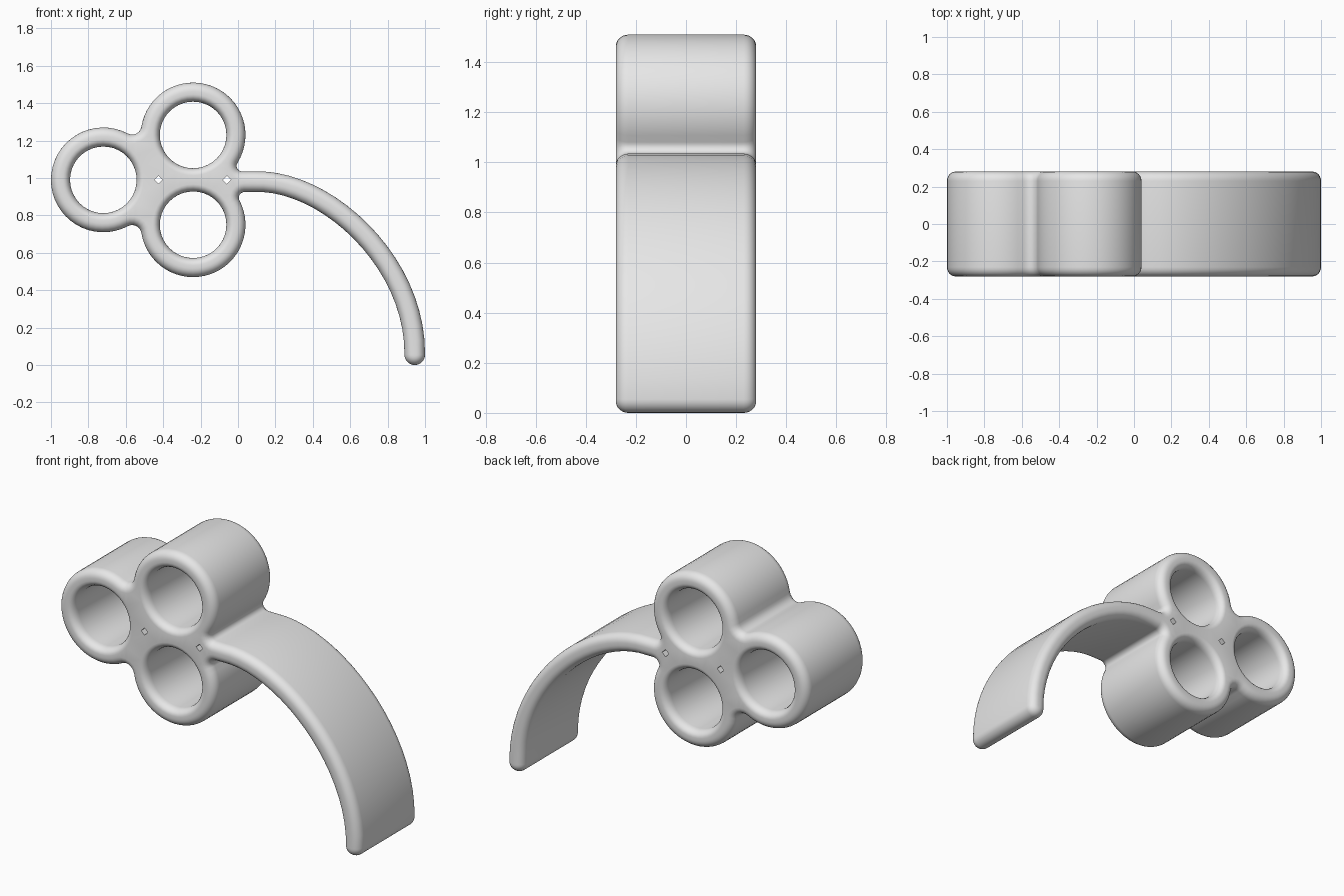
import bpy, bmesh, math
from mathutils import Vector as V

cube = bpy.data.objects.get("Cube")
if cube:
    bpy.data.objects.remove(cube)

R, HOLE, HALF_DEPTH, BLADE = 0.28, 0.178, 0.28, 0.055
TOP, LEFT, LOW = V((-0.24, 1.23)), V((-0.72, 0.99)), V((-0.24, 0.75))


def arc(c, r, start, end, ccw, n):
    """Points on a circle from direction start towards direction end, last one left out."""
    a = math.atan2(start.y, start.x)
    b = math.atan2(end.y, end.x)
    sweep = (b - a) % math.tau
    if not ccw:
        sweep -= math.tau
    return [c + r * V((math.cos(a + sweep * i / n), math.sin(a + sweep * i / n)))
            for i in range(n)]


def notch(c1, c2, f):
    """Centre of the fillet on the outer side between two tubes."""
    half = (c2 - c1) / 2
    side = V((-half.y, half.x)).normalized()
    if side.x > 0:
        side = -side
    return c1 + half + side * math.sqrt((R + f) ** 2 - half.length_squared)


def root_notch(c, z, f):
    """Centre of the fillet between a tube and the flat root of the blade."""
    return V((c.x + math.sqrt((R + f) ** 2 - (z - c.y) ** 2), z))


# Curved blade: both edges offset from a bezier centre line
p0, p1, p2, p3 = V((0.08, 0.98)), V((0.46, 1.0)), V((0.95, 0.56)), V((0.945, BLADE))
upper, lower = [], []
for i in range(21):
    t = i / 20
    s = 1 - t
    p = s**3 * p0 + 3 * s * s * t * p1 + 3 * s * t * t * p2 + t**3 * p3
    d = (s * s * (p1 - p0) + 2 * s * t * (p2 - p1) + t * t * (p3 - p2)).normalized()
    side = V((d.y, -d.x)) * BLADE
    lower.append(p + side)
    upper.append(p - side)

# Outer outline, counter-clockwise around blade and tubes
F, G = 0.05, 0.03
f1 = root_notch(TOP, 0.98 + BLADE + G, G)
f2 = notch(TOP, LEFT, F)
f3 = notch(LEFT, LOW, F)
f4 = root_notch(LOW, 0.98 - BLADE - G, G)
down, up = V((0, -1)), V((0, 1))
outline = lower[:-1]
outline += arc(p3, BLADE, lower[-1] - p3, upper[-1] - p3, True, 12)
outline += upper[::-1]
outline += arc(f1, G, down, TOP - f1, False, 6)
outline += arc(TOP, R, f1 - TOP, f2 - TOP, True, 32)
outline += arc(f2, F, TOP - f2, LEFT - f2, False, 6)
outline += arc(LEFT, R, f2 - LEFT, f3 - LEFT, True, 32)
outline += arc(f3, F, LEFT - f3, LOW - f3, False, 6)
outline += arc(LOW, R, f3 - LOW, f4 - LOW, True, 32)
outline += arc(f4, G, LOW - f4, up, False, 6)
outline.append(f4 + up * G)

# Loops paired with the size of their edge rounding
loops = [(outline, 0.046)]
for c in (TOP, LEFT, LOW):
    loops.append(([c + HOLE * V((math.cos(a), -math.sin(a)))
                   for a in (math.tau * i / 40 for i in range(40))], 0.038))
# Small diamond gaps between the tubes
for x in (-0.425, -0.06):
    c = V((x, 0.99))
    loops.append(([c + 0.022 * V((math.cos(a), -math.sin(a)))
                   for a in (math.tau * i / 4 for i in range(4))], 0.0))


def inset(points, amount):
    """Move a loop into the material along its mitred corner normals."""
    out = []
    for i, p in enumerate(points):
        a = (p - points[i - 1]).normalized()
        b = (points[(i + 1) % len(points)] - p).normalized()
        n = V((a.y + b.y, -a.x - b.x)).normalized()
        miter = max(0.7, n.dot(V((a.y, -a.x))))
        out.append(p - n * amount / miter)
    return out


# Rounded profile through the depth: (inset factor, y)
STEPS, ROUND = 6, 0.05
quarter = [(1 - math.sin(a), ROUND * (1 - math.cos(a)))
           for a in (math.pi / 2 * i / STEPS for i in range(STEPS + 1))]
layers = [(k, -HALF_DEPTH + y) for k, y in quarter]
layers += [(k, -y) for k, y in reversed(layers)]

bm = bmesh.new()
caps = ([], [])
for points, size in loops:
    rings = []
    for k, y in layers:
        rings.append([bm.verts.new((p.x, y, p.y)) for p in inset(points, k * size)])
    n = len(points)
    for a, b in zip(rings, rings[1:]):
        for i in range(n):
            j = (i + 1) % n
            bm.faces.new((a[i], a[j], b[j], b[i]))
    for cap, ring in zip(caps, (rings[0], rings[-1])):
        cap += [bm.edges.get((ring[i - 1], ring[i])) for i in range(n)]

# Front and back faces with the holes left open
for cap, y in zip(caps, (-1, 1)):
    bmesh.ops.triangle_fill(bm, edges=cap, use_beauty=True, normal=(0, y, 0))
bmesh.ops.recalc_face_normals(bm, faces=bm.faces)

mesh = bpy.data.meshes.new("triple_tube_clip")
bm.to_mesh(mesh)
bm.free()
clip = bpy.data.objects.new("triple_tube_clip", mesh)
bpy.context.collection.objects.link(clip)

# Plain grey material
grey = bpy.data.materials.new("plain_grey")
grey.use_nodes = True
colour = (0.8, 0.8, 0.8, 1)
grey.diffuse_color = colour
grey.node_tree.nodes["Principled BSDF"].inputs["Base Color"].default_value = colour
mesh.materials.append(grey)

bpy.ops.object.select_all(action="DESELECT")
clip.select_set(True)
bpy.context.view_layer.objects.active = clip
bpy.ops.object.shade_smooth_by_angle(angle=math.radians(35))
